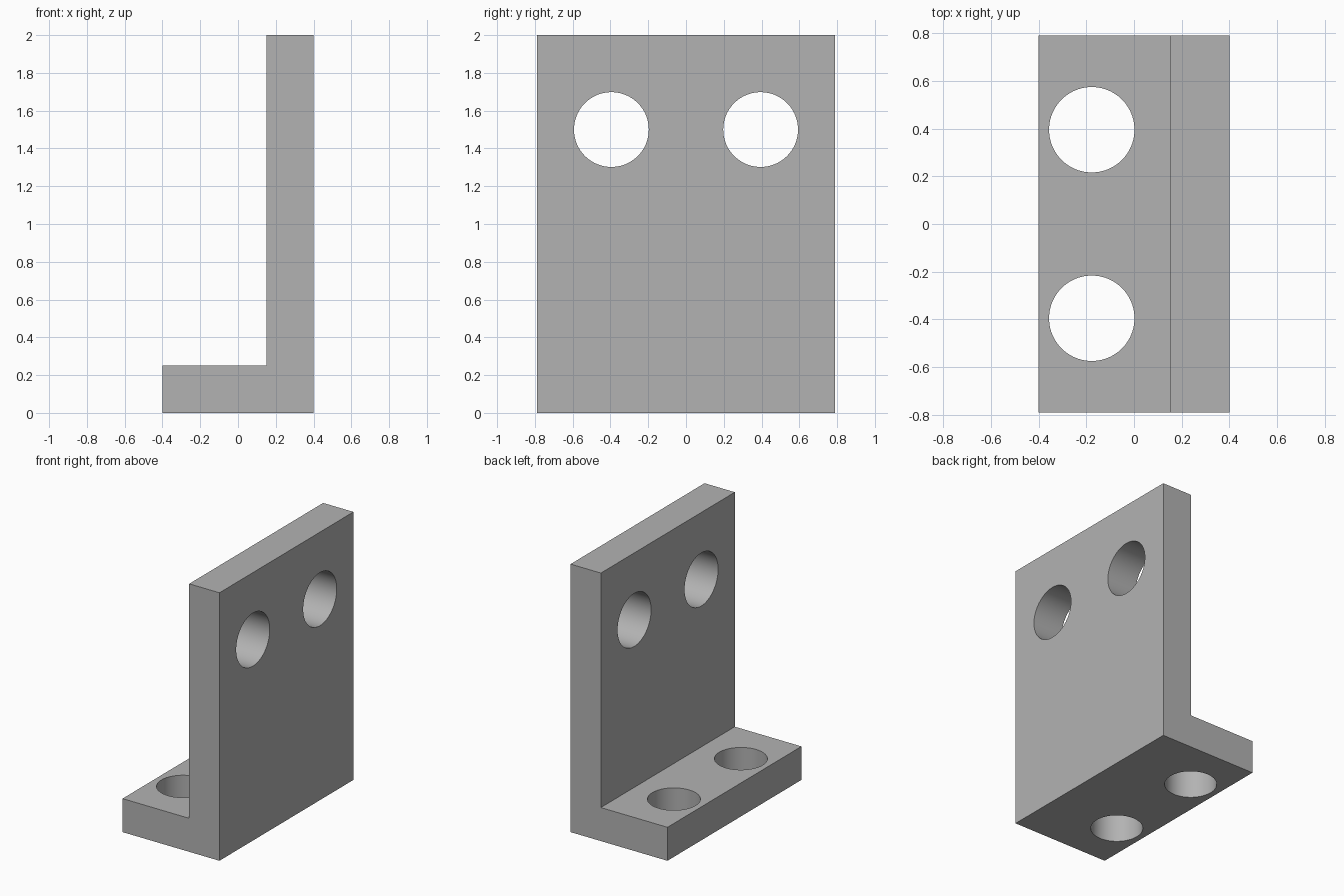
import bpy
import bmesh
import math

cube = bpy.data.objects.get("Cube")
if cube:
    bpy.data.objects.remove(cube, do_unlink=True)

HALF_DEPTH = 0.79
HOLE_Y = 0.395

grey = bpy.data.materials.new("plain grey")
grey.use_nodes = True
colour = (0.45, 0.45, 0.45, 1)
grey.diffuse_color = colour
grey.node_tree.nodes["Principled BSDF"].inputs["Base Color"].default_value = colour

# L-shaped profile extruded along y
profile = [(-0.4, 0), (0.4, 0), (0.4, 2), (0.15, 2), (0.15, 0.25), (-0.4, 0.25)]
bm = bmesh.new()
face = bm.faces.new([bm.verts.new((x, -HALF_DEPTH, z)) for x, z in profile])
result = bmesh.ops.extrude_face_region(bm, geom=[face])
moved = [v for v in result["geom"] if isinstance(v, bmesh.types.BMVert)]
bmesh.ops.translate(bm, verts=moved, vec=(0, 2 * HALF_DEPTH, 0))
bmesh.ops.recalc_face_normals(bm, faces=bm.faces)
mesh = bpy.data.meshes.new("angle_bracket")
bm.to_mesh(mesh)
bm.free()
mesh.materials.append(grey)
bracket = bpy.data.objects.new("angle_bracket", mesh)
bpy.context.collection.objects.link(bracket)


def drill(name, location, radius, tilt=0):
    """Cut a round hole through the bracket."""
    bpy.ops.mesh.primitive_cylinder_add(
        vertices=96, radius=radius, depth=0.6, location=location, rotation=(0, tilt, 0))
    cutter = bpy.context.object
    cutter.name = name
    cutter.hide_render = True
    cutter.data.materials.append(grey)
    mod = bracket.modifiers.new(name, "BOOLEAN")
    mod.operation = "DIFFERENCE"
    mod.solver = "EXACT"
    mod.object = cutter
    bpy.ops.object.select_all(action="DESELECT")
    bracket.select_set(True)
    bpy.context.view_layer.objects.active = bracket
    bpy.ops.object.modifier_apply(modifier=name)
    bpy.data.objects.remove(cutter, do_unlink=True)


# A pair of holes in the upright plate and a pair in the foot
for y in (-HOLE_Y, HOLE_Y):
    drill("wall_hole", (0.275, y, 1.5), 0.198, math.pi / 2)
    drill("foot_hole", (-0.177, y, 0.125), 0.179)

bpy.ops.object.shade_smooth_by_angle(angle=math.radians(30))
